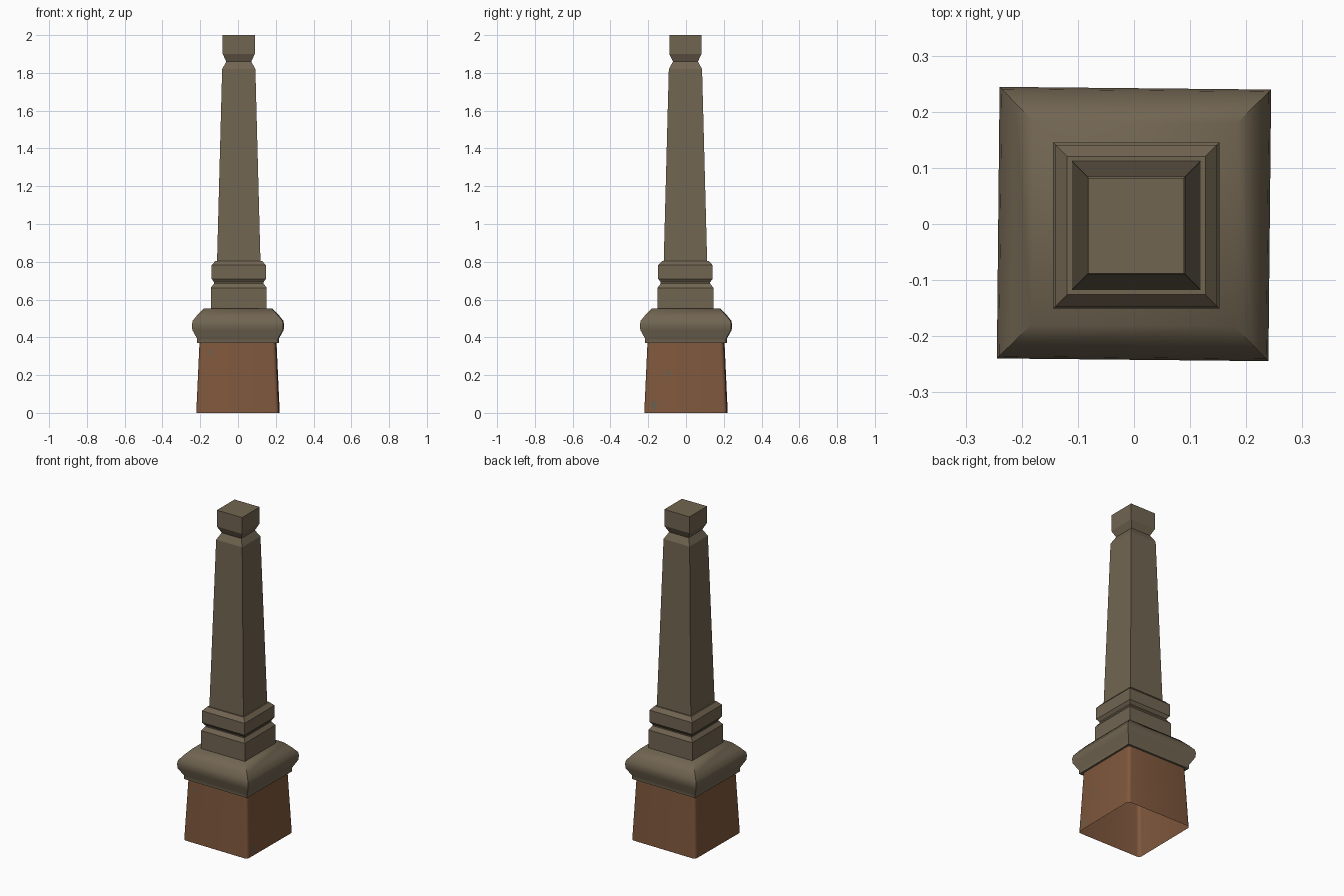
import bpy, bmesh, math

cube = bpy.data.objects.get("Cube")
if cube:
    bpy.data.objects.remove(cube, do_unlink=True)


def material(name, rgb):
    m = bpy.data.materials.new(name)
    m.use_nodes = True
    m.diffuse_color = (*rgb, 1)
    bsdf = next(n for n in m.node_tree.nodes if n.type == "BSDF_PRINCIPLED")
    bsdf.inputs["Base Color"].default_value = (*rgb, 1)
    bsdf.inputs["Roughness"].default_value = 0.8
    return m


STONE = material("weathered_stone", (0.165, 0.130, 0.083))
CLAY = material("red_brown_clay", (0.215, 0.097, 0.047))
MOSS = material("grey_patch", (0.135, 0.115, 0.080))


def square(half, radius=0, steps=4):
    """Outline of a square, counter-clockwise, with optional round corners."""
    pts = []
    for k in range(4):
        mid = math.radians(45 + 90 * k)
        sx, sy = math.copysign(1, math.cos(mid)), math.copysign(1, math.sin(mid))
        if not radius:
            pts.append((sx * half, sy * half))
            continue
        for i in range(steps + 1):
            a = mid + math.radians(-45 + 90 * i / steps)
            pts.append((sx * (half - radius) + radius * math.cos(a),
                        sy * (half - radius) + radius * math.sin(a)))
    return pts


def loft(name, profile, mat, radius=0, caps=True, smooth=None, turn=0, offset=(0, 0)):
    """Stack square rings given as (half width, height)."""
    bm = bmesh.new()
    rings = [[bm.verts.new((x, y, z)) for x, y in square(h, radius)] for h, z in profile]
    for low, high in zip(rings, rings[1:]):
        n = len(low)
        for i in range(n):
            j = (i + 1) % n
            bm.faces.new((low[i], low[j], high[j], high[i]))
    if caps:
        bm.faces.new(rings[0][::-1])
        bm.faces.new(rings[-1])
    mesh = bpy.data.meshes.new(name)
    bm.to_mesh(mesh)
    bm.free()
    mesh.materials.append(mat)
    ob = bpy.data.objects.new(name, mesh)
    bpy.context.collection.objects.link(ob)
    ob.location = (*offset, 0)
    ob.rotation_euler.z = turn
    if smooth:
        bpy.ops.object.select_all(action="DESELECT")
        ob.select_set(True)
        bpy.context.view_layer.objects.active = ob
        bpy.ops.object.shade_smooth_by_angle(angle=math.radians(smooth))
    return ob


TURN = -0.01
CENTRE = (0.004, -0.003)

# Hollow tapered foot with softened corners
loft("base", [(0.219, 0), (0.202, 0.375)], CLAY, radius=0.02,
     caps=False, smooth=50, turn=TURN)

# Bulging moulding over the foot
loft("collar", [(0.214, 0.37), (0.214, 0.392), (0.239, 0.438), (0.242, 0.465),
                (0.238, 0.487), (0.215, 0.516), (0.181, 0.552)],
     STONE, smooth=50, turn=TURN)

# Plinth with a groove below the shaft
loft("plinth", [(0.148, 0.55), (0.148, 0.662), (0.131, 0.685), (0.131, 0.692),
                (0.144, 0.71), (0.144, 0.782), (0.123, 0.805)],
     STONE, offset=CENTRE)

# Tapered shaft with a notched head
loft("shaft", [(0.115, 0.80), (0.088, 1.82), (0.066, 1.86), (0.085, 1.9), (0.085, 2.0)],
     STONE, offset=CENTRE)


# Thin worn patches on the foot
def patch(name, along, z, size, turn):
    mesh = bpy.data.meshes.new(name)
    out = 0.2205 - 0.045 * z
    pts = []
    for i in range(7):
        a = math.tau * i / 7
        r = size * (1 if i % 2 else 0.65)
        dz = r * math.sin(a)
        pts.append((out - 0.045 * dz, along + 0.6 * r * math.cos(a), z + dz))
    mesh.from_pydata(pts, [], [range(7)])
    mesh.materials.append(MOSS)
    ob = bpy.data.objects.new(name, mesh)
    ob.rotation_euler.z = turn + TURN
    bpy.context.collection.objects.link(ob)


patch("patch_low", -0.165, 0.04, 0.032, 0)
patch("patch_mid", -0.09, 0.21, 0.022, 0)
patch("patch_front", -0.145, 0.32, 0.018, -math.pi / 2)
